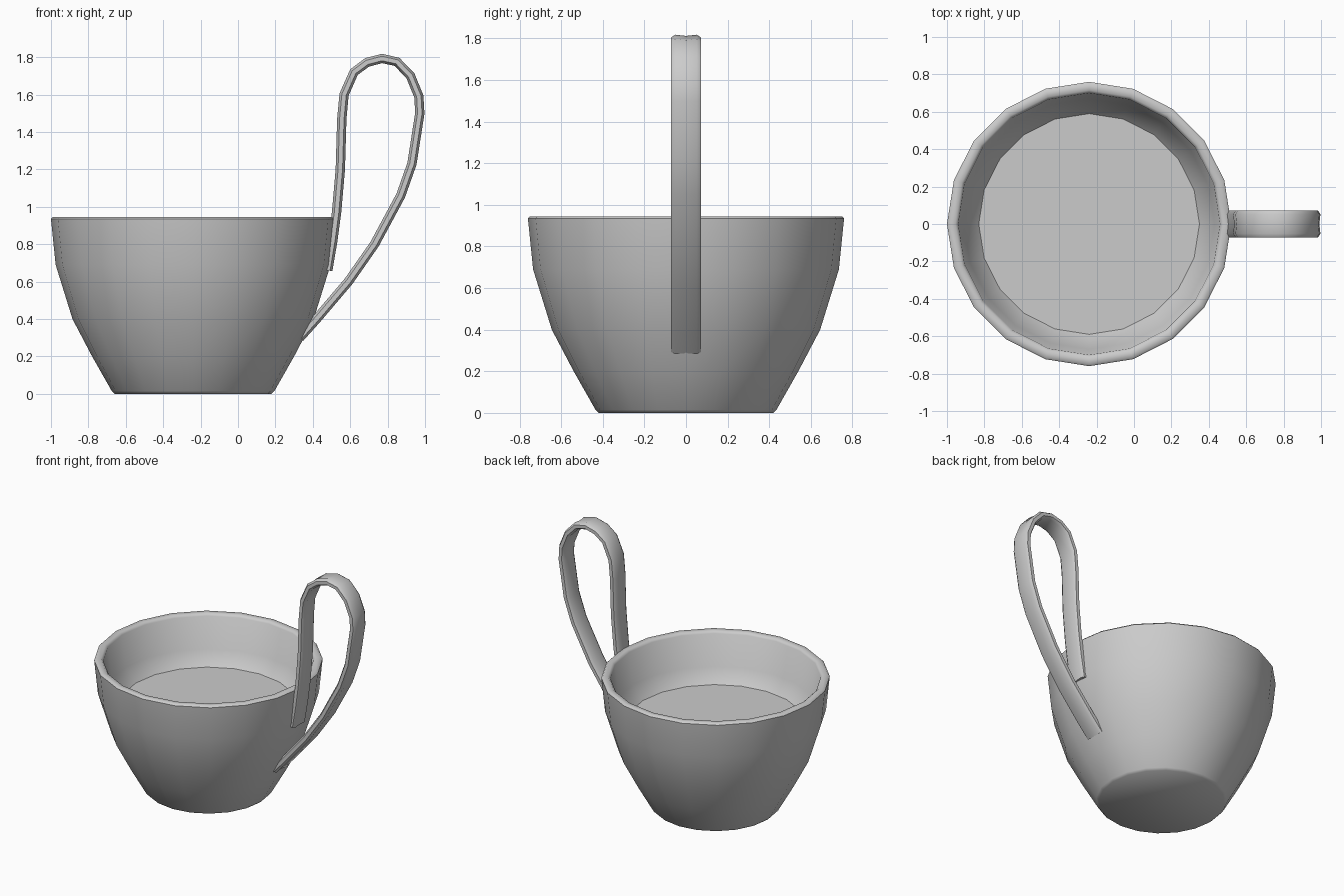
import bpy, bmesh
from math import cos, sin, pi, radians
from mathutils import Vector

if "Cube" in bpy.data.objects:
    bpy.data.objects.remove(bpy.data.objects["Cube"])


def finish(bm, name, angle):
    bmesh.ops.recalc_face_normals(bm, faces=bm.faces)
    mesh = bpy.data.meshes.new(name)
    bm.to_mesh(mesh)
    bm.free()
    ob = bpy.data.objects.new(name, mesh)
    bpy.context.collection.objects.link(ob)
    bpy.ops.object.select_all(action='DESELECT')
    ob.select_set(True)
    bpy.context.view_layer.objects.active = ob
    bpy.ops.object.shade_smooth_by_angle(angle=radians(angle))
    return ob


def skin(name, rings, angle):
    """Bridge a list of equal rings of points and cap both ends."""
    bm = bmesh.new()
    loops = [[bm.verts.new(p) for p in ring] for ring in rings]
    n = len(loops[0])
    for a, b in zip(loops, loops[1:]):
        for i in range(n):
            j = (i + 1) % n
            bm.faces.new((a[i], a[j], b[j], b[i]))
    bm.faces.new(loops[0])
    bm.faces.new(loops[-1])
    return finish(bm, name, angle)


# Cup: 20-sided lathe, outside wall, rim, inside wall, filled surface
SIDES, CUP_X = 20, -0.24
profile = [(0.42, 0.0), (0.435, 0.015), (0.54, 0.2), (0.645, 0.4),
           (0.735, 0.69), (0.76, 0.935), (0.75, 0.945), (0.715, 0.945),
           (0.70, 0.93), (0.67, 0.70), (0.59, 0.605)]
rings = [[(CUP_X + r * cos(2 * pi * i / SIDES), r * sin(2 * pi * i / SIDES), z)
          for i in range(SIDES)] for r, z in profile]
skin("cup", rings, 50)

# Handle: flat strip with a shallow groove, swept along a tall loop
path = [(0.48, 0.66), (0.507, 0.82), (0.527, 0.97), (0.547, 1.2),
        (0.555, 1.47), (0.567, 1.6), (0.62, 1.72), (0.69, 1.772),
        (0.77, 1.793), (0.85, 1.775), (0.922, 1.70), (0.967, 1.59),
        (0.972, 1.5), (0.93, 1.23), (0.87, 1.06), (0.73, 0.80),
        (0.59, 0.60), (0.42, 0.40), (0.33, 0.30)]
section = [(-0.072, -0.012), (-0.052, -0.025), (0, -0.019), (0.052, -0.025),
           (0.072, -0.012), (0.072, 0.012), (0.052, 0.025), (0, 0.019),
           (-0.052, 0.025), (-0.072, 0.012)]
pts = [Vector((x, 0, z)) for x, z in path]
rings = []
for k, p in enumerate(pts):
    t = (pts[min(k + 1, len(pts) - 1)] - pts[max(k - 1, 0)]).normalized()
    side = Vector((t.z, 0, -t.x))
    rings.append([p + side * d + Vector((0, y, 0)) for y, d in section])
skin("handle", rings, 50)
